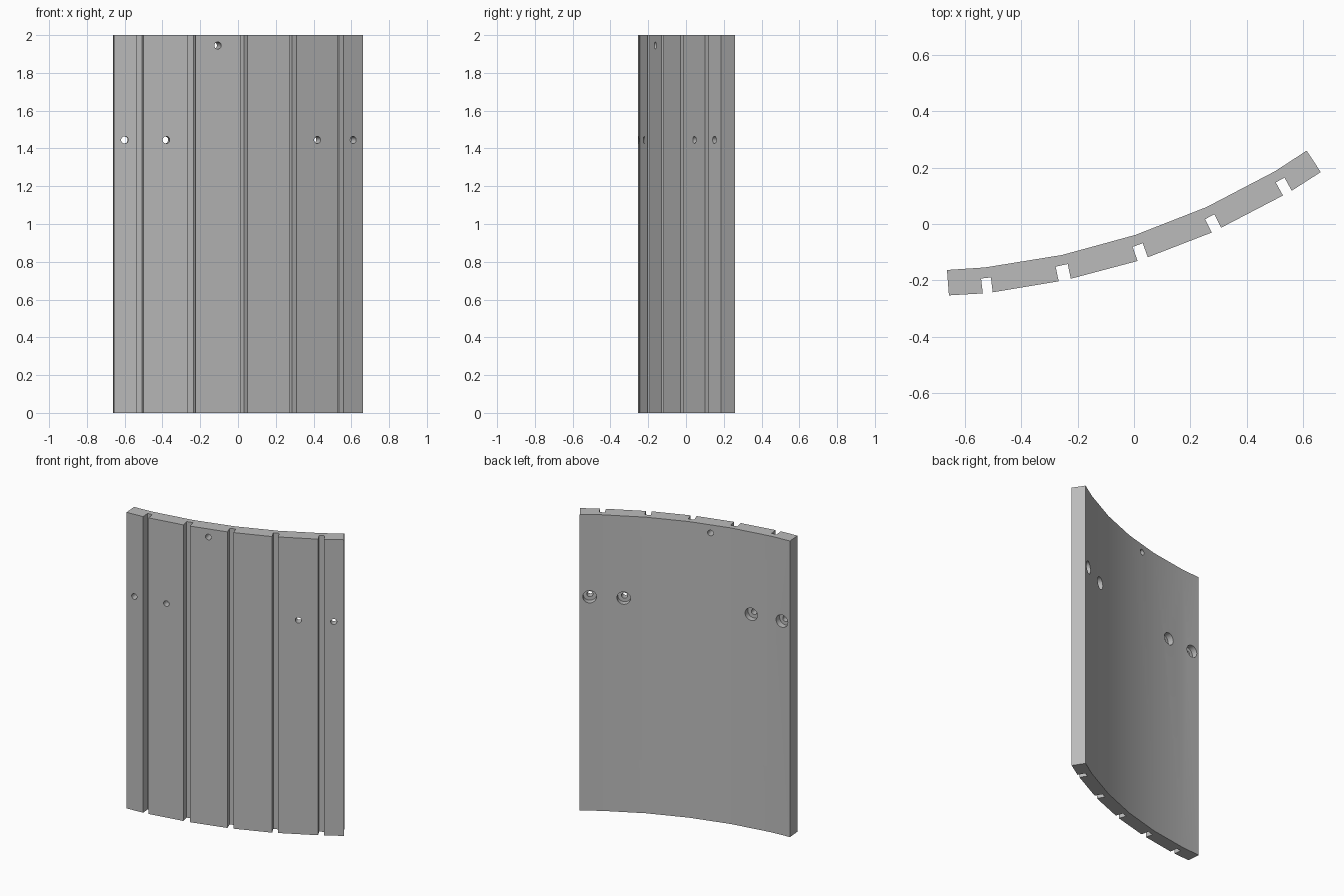
import bpy, bmesh
from mathutils import Vector

if "Cube" in bpy.data.objects:
    bpy.data.objects.remove(bpy.data.objects["Cube"], do_unlink=True)

HEIGHT = 2.0
GROOVE_DEPTH = 0.053

gray = bpy.data.materials.new("plain gray")
gray.use_nodes = True
gray.diffuse_color = (0.5, 0.5, 0.5, 1)
gray.node_tree.nodes["Principled BSDF"].inputs["Base Color"].default_value = (0.5, 0.5, 0.5, 1)

# Front edge of each flat stave (start, end), with a groove between neighbours
staves = [
    ((-0.656, -0.253), (-0.536, -0.246)),
    ((-0.501, -0.242), (-0.267, -0.203)),
    ((-0.224, -0.194), (0.013, -0.131)),
    ((0.049, -0.118), (0.276, -0.030)),
    ((0.309, -0.013), (0.528, 0.101)),
    ((0.559, 0.118), (0.662, 0.184)),
]
staves = [(Vector(a), Vector(b)) for a, b in staves]
back = [(0.612, 0.260), (0.500, 0.187), (0.257, 0.060), (0.004, -0.039),
        (-0.256, -0.110), (-0.528, -0.154), (-0.663, -0.163)]


def inward(a, b):
    """Unit direction from the front face into the panel."""
    d = (b - a).normalized()
    return Vector((-d.y, d.x))


def extrude_profile(name, points):
    bm = bmesh.new()
    face = bm.faces.new([bm.verts.new((p[0], p[1], 0)) for p in points])
    new = bmesh.ops.extrude_face_region(bm, geom=[face])["geom"]
    bmesh.ops.translate(bm, vec=(0, 0, HEIGHT),
                        verts=[v for v in new if isinstance(v, bmesh.types.BMVert)])
    bmesh.ops.recalc_face_normals(bm, faces=bm.faces)
    mesh = bpy.data.meshes.new(name)
    bm.to_mesh(mesh)
    bm.free()
    obj = bpy.data.objects.new(name, mesh)
    bpy.context.collection.objects.link(obj)
    mesh.materials.append(gray)
    return obj


# Curved panel outline with grooves
outline = []
for i, (a, b) in enumerate(staves):
    outline += [a, b]
    if i + 1 < len(staves):
        c, d = staves[i + 1]
        depth = inward(b, c) * GROOVE_DEPTH
        outline += [b + depth, c + depth]
panel = extrude_profile("curved_panel", outline + back)


def drill(name, start, axis, length, radius):
    """Cut a round hole running from start along axis."""
    centre = start + axis * (length / 2)
    bpy.ops.mesh.primitive_cylinder_add(
        vertices=32, radius=radius, depth=length, location=centre,
        rotation=axis.to_track_quat('Z', 'Y').to_euler())
    cutter = bpy.context.object
    cutter.name = name
    cutter.data.materials.append(gray)
    cutter.hide_render = True
    mod = panel.modifiers.new(name, 'BOOLEAN')
    mod.operation = 'DIFFERENCE'
    mod.solver = 'EXACT'
    mod.object = cutter
    bpy.context.view_layer.objects.active = panel
    bpy.ops.object.modifier_apply(modifier=name)
    bpy.data.objects.remove(cutter, do_unlink=True)


# Screw holes: stave, x, z, wide recess on the back
holes = [(0, -0.60, 1.445, True), (1, -0.38, 1.445, True), (2, -0.107, 1.945, False),
         (4, 0.42, 1.445, True), (5, 0.61, 1.445, True)]
for stave, x, z, recessed in holes:
    a, b = staves[stave]
    p = a.lerp(b, (x - a.x) / (b.x - a.x))
    axis = inward(a, b).to_3d()
    start = Vector((p.x, p.y, z))
    drill("screw_hole", start - axis * 0.1, axis, 0.3, 0.019)
    if recessed:
        drill("screw_recess", start + axis * 0.05, axis, 0.15, 0.042)

# Crisp facets, smooth hole walls
bpy.ops.object.select_all(action='DESELECT')
panel.select_set(True)
bpy.context.view_layer.objects.active = panel
bpy.ops.object.shade_smooth_by_angle(angle=0.2)
